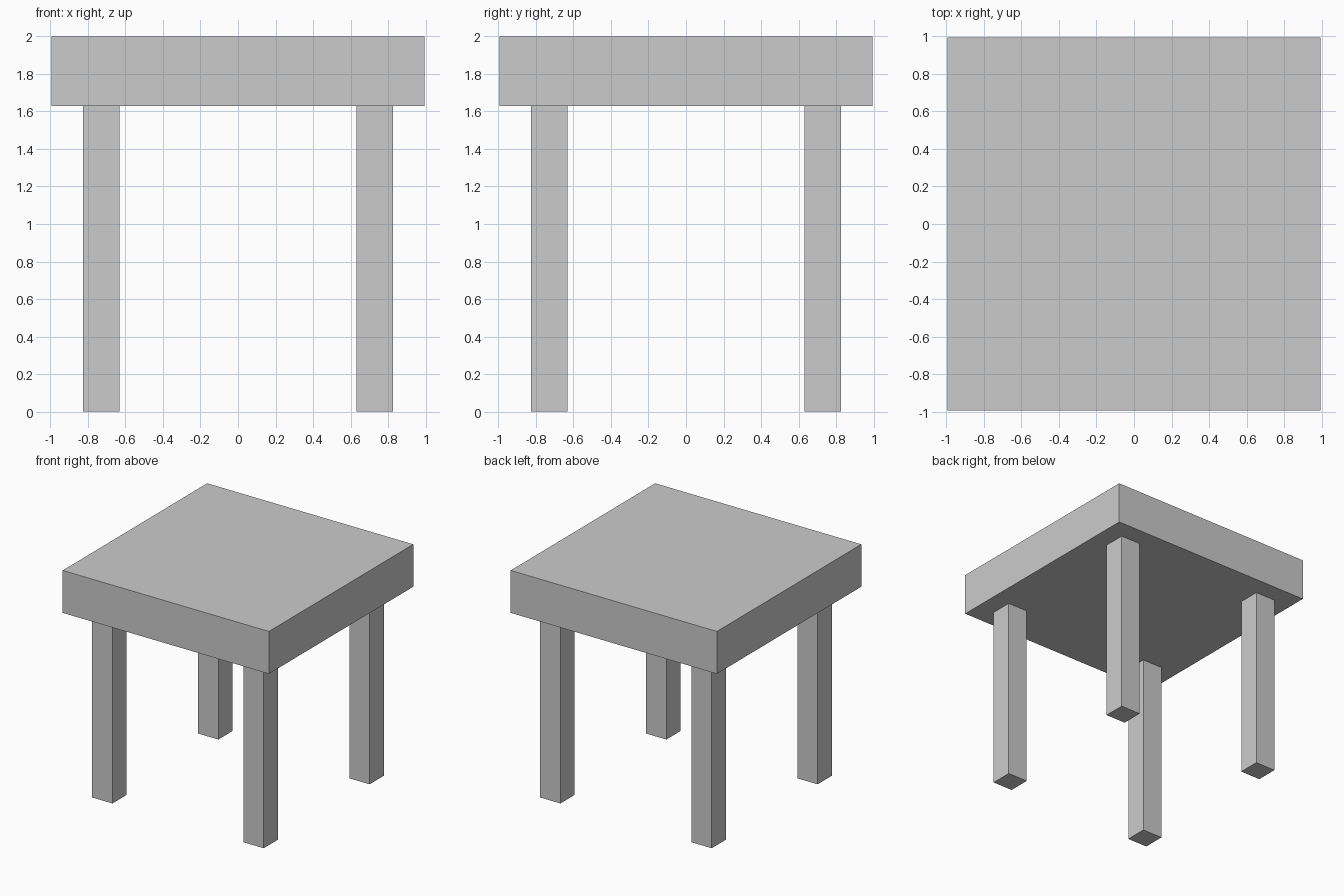
import bpy

if "Cube" in bpy.data.objects:
    bpy.data.objects.remove(bpy.data.objects["Cube"])

TOP_WIDTH, TOP_BOTTOM, HEIGHT = 1.99, 1.63, 2.0
LEG_WIDTH, LEG_OFFSET = 0.195, 0.73


def box(name, x, y, width, z0, z1):
    """Square block centred on x, y and spanning z0 to z1."""
    bpy.ops.mesh.primitive_cube_add(size=1, location=(x, y, (z0 + z1) / 2))
    obj = bpy.context.object
    obj.name = name
    obj.scale = (width, width, z1 - z0)
    bpy.ops.object.transform_apply(location=False, rotation=False, scale=True)
    return obj


# Thick square top
box("table_top", 0, 0, TOP_WIDTH, TOP_BOTTOM, HEIGHT)

# Four square legs, inset from the corners
for side_y, sy in (("front", -1), ("back", 1)):
    for side_x, sx in (("left", -1), ("right", 1)):
        box(f"{side_y}_{side_x}_leg", sx * LEG_OFFSET, sy * LEG_OFFSET,
            LEG_WIDTH, 0, TOP_BOTTOM)
